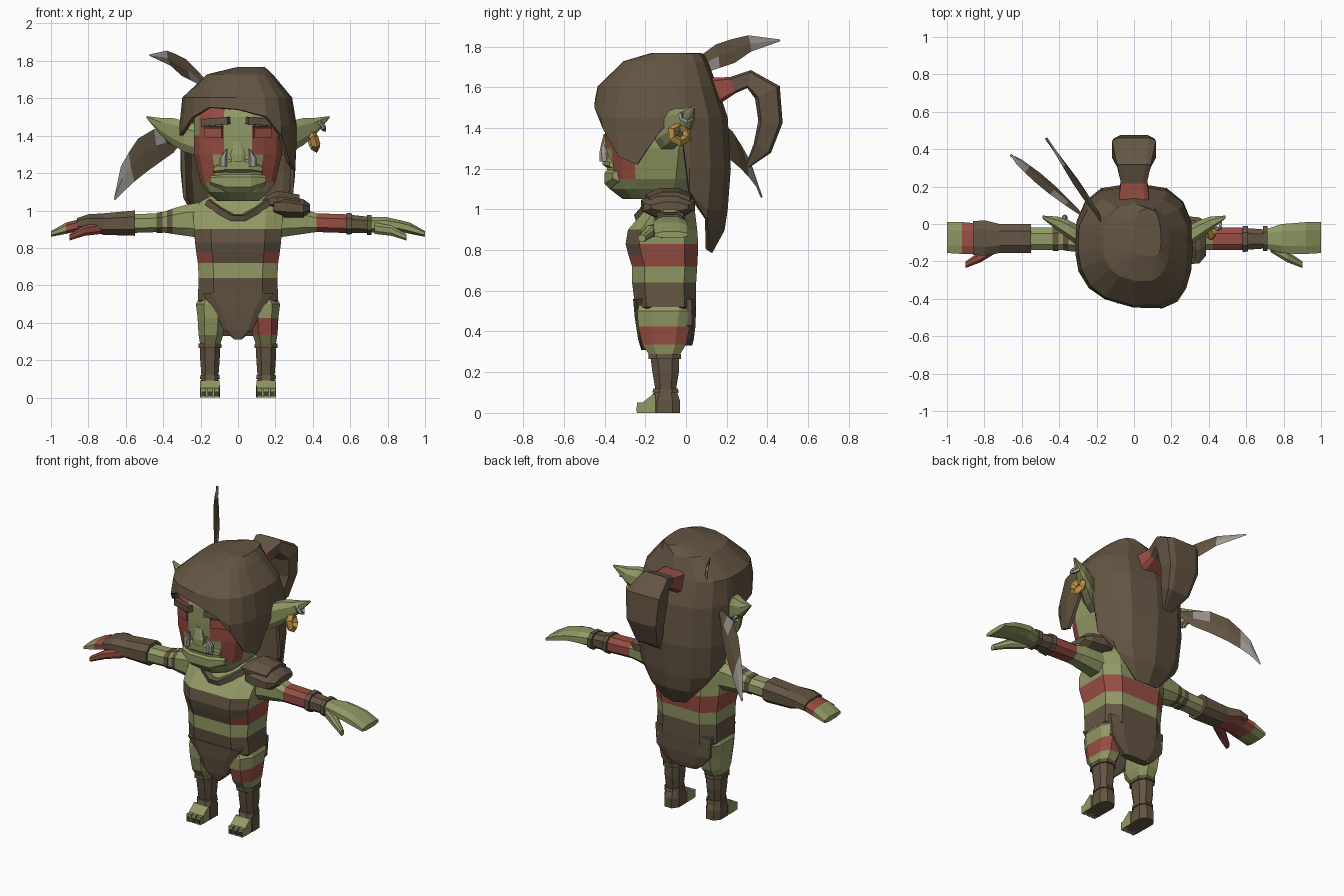
import bpy, bmesh, math
from mathutils import Vector

if "Cube" in bpy.data.objects:
    bpy.data.objects.remove(bpy.data.objects["Cube"])

COL = {"skin green": (.29, .32, .13), "brown hide": (.125, .09, .055), "dark brown": (.06, .043, .028),
       "war paint red": (.31, .075, .055), "bone grey": (.34, .315, .285), "gold": (.52, .29, .06)}
G, B, D, R, W, O = COL
MATS = {}
for n, c in COL.items():
    MATS[n] = bpy.data.materials.new(n)
    MATS[n].diffuse_color = (*c, 1)

def build(name, verts, faces, colour):
    """Mesh from verts and faces; colour is a material name or a rule of the face centre."""
    bm = bmesh.new()
    vs = [bm.verts.new(v) for v in verts]
    for f in faces:
        bm.faces.new([vs[i] for i in f])
    bmesh.ops.remove_doubles(bm, verts=bm.verts, dist=1e-4)
    bmesh.ops.recalc_face_normals(bm, faces=bm.faces)
    me = bpy.data.meshes.new(name)
    used = []
    for f in bm.faces:
        c = colour(f.calc_center_median()) if callable(colour) else colour
        if c not in used:
            used.append(c)
            me.materials.append(MATS[c])
        f.material_index = used.index(c)
    bm.to_mesh(me)
    bm.free()
    ob = bpy.data.objects.new(name, me)
    bpy.context.collection.objects.link(ob)
    return ob

def loft(name, rings, colour, caps=True):
    n = len(rings[0])
    faces = [(i*n+j, i*n+(j+1) % n, (i+1)*n+(j+1) % n, (i+1)*n+j)
             for i in range(len(rings)-1) for j in range(n)]
    if caps:
        faces += [tuple(range(n)), tuple(range((len(rings)-1)*n, len(rings)*n))]
    return build(name, [p for r in rings for p in r], faces, colour)

def ring(axis, pos, a0, a1, b0, b1, k=.5):
    """Chamfered rectangle across the x axis (a=y, b=z) or the z axis (a=x, b=y)."""
    out = []
    for u, v in ((1, -k), (1, k), (k, 1), (-k, 1), (-1, k), (-1, -k), (-k, -1), (k, -1)):
        a, b = (a0+a1)/2+u*(a1-a0)/2, (b0+b1)/2+v*(b1-b0)/2
        out.append((pos, a, b) if axis == "x" else (a, b, pos))
    return out

def zloft(name, rows, colour, k=.5):
    return loft(name, [ring("z", z, x0, x1, y0, y1, k) for z, x0, x1, y0, y1 in rows], colour)

def xloft(name, rows, colour, s=1, k=.5):
    return loft(name, [ring("x", s*x, *r, k) for x, *r in rows], colour)

def tube(name, path, r, colour):
    rings = []
    for i, p in enumerate(path):
        t = (Vector(path[min(i+1, len(path)-1)])-Vector(path[max(i-1, 0)])).normalized()
        u = t.cross(Vector((0, 1, .3))).normalized()
        v = t.cross(u)
        rings.append([Vector(p)+u*a*r+v*b*r for a, b in ((1, 1), (-1, 1), (-1, -1), (1, -1))])
    return loft(name, rings, colour)

def box(name, c, size, colour, rz=0, ry=0):
    ob = build(name, [(x*size[0]/2, y*size[1]/2, z*size[2]/2) for x in (-1, 1) for y in (-1, 1) for z in (-1, 1)],
               [(0, 1, 3, 2), (4, 5, 7, 6), (0, 1, 5, 4), (2, 3, 7, 6), (0, 2, 6, 4), (1, 3, 7, 5)], colour)
    ob.location, ob.rotation_euler = c, (0, ry, rz)
    return ob

# Torso: wrap, bare belly, chest band and shoulders
def torso_colour(c):
    if c.z < .64: return B
    if c.z < .72: return G
    if c.z < .83: return B if c.y < -.2 and (c.z > .775 or abs(c.x) < .1) else R
    return B if c.z < .9 and c.y < -.15 else G
zloft("torso", [(.45, -.13, .13, -.22, .03), (.52, -.215, .215, -.25, .05), (.64, -.21, .21, -.265, .05),
                (.72, -.215, .215, -.265, .055), (.775, -.223, .223, -.283, .058), (.83, -.23, .23, -.297, .06),
                (.9, -.235, .235, -.285, .055), (.98, -.24, .24, -.215, .045), (1.05, -.2, .2, -.17, .03),
                (1.1, -.1, .1, -.15, .0)], torso_colour, .62)
# Loincloth flaps, tapering downwards
zloft("front_loincloth", [(.56, -.19, .19, -.26, -.15), (.47, -.13, .13, -.252, -.15), (.36, -.075, .075, -.235, -.17),
                          (.31, -.02, .02, -.22, -.19)], B, .7)
zloft("back_loincloth", [(.56, -.2, .2, -.06, .05), (.43, -.19, .19, -.04, .047), (.36, -.13, .13, -.03, .038),
                         (.33, -.09, .09, -.02, .03)], B, .6)
tube("necklace", [(-.16, -.165, 1.045), (-.1, -.2, 1.0), (-.03, -.235, .96),
                  (.03, -.235, .96), (.1, -.2, 1.0), (.16, -.165, 1.045)], .017, B)

# Legs, shin wraps, feet and toes
for s, side in ((1, "left"), (-1, "right")):
    def leg(name, rows, colour):
        zloft(f"{side}_{name}", [(z, s*x-h, s*x+h, y0, y1) for z, x, h, y0, y1 in rows], colour)
    leg("thigh", [(.555, .115, .08, -.22, .02), (.5, .14, .085, -.24, .035), (.425, .143, .073, -.235, .02),
                  (.335, .145, .066, -.215, .0), (.27, .15, .05, -.17, -.04)],
        lambda c: R if s > 0 and .335 < c.z < .425 else G)
    leg("shin_wrap", [(.28, .15, .055, -.175, -.035), (.2, .15, .052, -.165, -.035), (.11, .15, .045, -.15, -.05)], B)
    leg("knee_cuff", [(.29, .15, .06, -.185, -.025), (.265, .15, .062, -.185, -.025)], B)
    leg("ankle_cuff", [(.12, .15, .051, -.16, -.04), (.1, .15, .053, -.165, -.035)], B)
    leg("heel", [(.105, .15, .045, -.155, -.045), (.06, .15, .053, -.18, -.03), (0, .15, .053, -.18, -.03)], B)
    xs = (s*.15-.052, s*.15+.052)
    loft(f"{side}_foot_top", [[(x, -.15, 0), (x, -.215, 0), (x, -.215, .05), (x, -.165, .09), (x, -.15, .09)] for x in xs],
         lambda c: B if c.z < .005 else G)
    for i in (-1, 0, 1):
        box(f"{side}_toe", (s*.15+i*.035, -.22, .025), (.029, .04, .05), G)
        box(f"{side}_toenail", (s*.15+i*.035, -.24, .02), (.02, .006, .024), D)

# Arms, gloves and hands
def left_colour(c):
    return G if c.x < .42 else R if c.x < .575 else B
arm = [(.17, -.17, 0, .85, 1.05), (.28, -.15, -.005, .865, 1.03), (.35, -.145, -.01, .875, 1.01), (.38, -.14, -.015, .88, 1),
       (.42, -.14, -.02, .885, .985), (.575, -.14, -.02, .88, .98), (.71, -.13, -.03, .88, .965)]
hand = [(.7, -.13, -.03, .88, .965), (.79, -.155, 0, .89, .965), (.86, -.16, .005, .89, .95),
        (.92, -.16, .01, .875, .935), (1, -.155, .01, .86, .89)]
thumb = [(.73, -.15, -.1, .875, .935), (.82, -.205, -.145, .865, .92), (.9, -.235, -.2, .84, .875)]
xloft("left_arm", arm, left_colour)
xloft("right_arm", arm[:6], lambda c: B if .35 < -c.x < .38 else G, -1)
xloft("right_arm_band", [(.405, -.144, -.016, .88, .993), (.435, -.143, -.017, .88, .988)], B, -1)
xloft("left_wrist_cuff", [(.69, -.145, -.01, .87, .975), (.715, -.145, -.01, .87, .975)], B)
xloft("left_elbow_cuff", [(.58, -.15, -.01, .872, .988), (.61, -.147, -.012, .874, .985)], B)
xloft("right_glove", [(.55, -.155, .0, .865, 1), (.72, -.155, .0, .87, .985), (.8, -.17, .02, .895, .98),
                      (.86, -.165, .015, .9, .96)], lambda c: R if c.x < -.73 and c.z < .92 else B, -1)
xloft("left_hand", hand, G)
xloft("right_hand", hand, lambda c: R if c.x > -.92 else G, -1)
xloft("left_thumb", thumb, G)
xloft("right_thumb", thumb, lambda c: R if c.x > -.89 else G, -1)

# Shoulder pad in overlapping plates
xloft("shoulder_pad_upper", [(.13, -.16, -.02, 1.02, 1.07), (.21, -.2, .03, 1.0, 1.105), (.33, -.18, .02, 1.0, 1.085)], B, 1, .4)
xloft("shoulder_pad_lower", [(.19, -.2, .03, .97, 1.07), (.25, -.22, .045, .955, 1.085), (.35, -.21, .035, .96, 1.06),
                             (.385, -.17, .01, .99, 1.035)], B, 1, .4)

# Head with painted cheeks
half = [(0, 1), (.32, 1), (.58, .88), (.88, .68), (1, .42), (.97, -.5), (.5, -1)]
outline = half + [(-x, y) for x, y in half[::-1] if x]
rows = [(1.05, .11, -.31, .0), (1.1, .165, -.375, .02), (1.15, .2, -.385, .05), (1.3, .235, -.395, .08),
        (1.4, .235, -.4, .08), (1.5, .235, -.4, .08), (1.58, .22, -.37, .06), (1.66, .15, -.28, .0)]
def face_colour(c):
    x = abs(c.x)
    if c.y > -.23 or x < .06 or c.z < 1.15: return G
    if c.z > 1.5: return R if -.195 < c.x < 0 else G
    if x > .195: return R if c.z < 1.4 else G
    return R if x > .13 or c.z > 1.3 else G
loft("head", [[(x*h, -.15+(y*(yf+.15) if y > 0 else -y*(yb+.15)), z) for x, y in outline] for z, h, yf, yb in rows], face_colour)
xloft("upper_lip", [(-.13, -.375, -.28, 1.2, 1.24), (-.06, -.41, -.3, 1.2, 1.28), (.06, -.41, -.3, 1.2, 1.28),
                    (.13, -.375, -.28, 1.2, 1.24)], G)
xloft("lower_lip", [(-.15, -.36, -.26, 1.14, 1.19), (-.07, -.4, -.3, 1.1, 1.205), (.07, -.4, -.3, 1.1, 1.205),
                    (.15, -.36, -.26, 1.14, 1.19)], G)
zloft("nose", [(1.26, -.035, .035, -.42, -.38), (1.3, -.04, .04, -.42, -.38), (1.37, -.02, .02, -.405, -.38)], G)
for s, side in ((1, "left"), (-1, "right")):
    box(f"{side}_eye", (s*.13, -.378, 1.415), (.1, .012, .055), R, s*.43)
    box(f"{side}_eyelid", (s*.13, -.378, 1.448), (.105, .02, .01), D, s*.43)
    box(f"{side}_brow", (s*.12, -.386, 1.475), (.155, .035, .038), B, s*.4, s*.08)
    zloft(f"{side}_tusk", [(1.235, s*.08-.022, s*.08+.022, -.425, -.375), (1.28, s*.08-.02, s*.08+.02, -.425, -.385),
                           (1.33, s*.06-.003, s*.06+.003, -.415, -.405)], W)
    # Ears: pointed, broad at the root
    xloft(f"{side}_ear", [(.21, -.16, -.04, 1.29, 1.46), (.29, -.125, -.01, 1.315, 1.48), (.35, -.08, .02, 1.35, 1.495),
                          (.41, -.035, .04, 1.4, 1.495), (.49, .03, .045, 1.495, 1.505)], G, s)

# Ear rings
for name, c, r, t, rot, m in (("gold_earring", (.405, -.03, 1.37), .04, .024, (0, 1.3, .2), O),
                              ("small_earring", (.445, .0, 1.455), .03, .012, (0, .9, .3), W),
                              ("right_earring", (-.375, .02, 1.385), .024, .011, (0, 1.2, -.3), W)):
    bpy.ops.mesh.primitive_torus_add(major_segments=6, minor_segments=4, major_radius=r, minor_radius=t, location=c, rotation=rot)
    bpy.context.object.name = name
    bpy.context.object.data.materials.append(MATS[m])

# Hair shell: columns round the head, each cut off at its own height
levels = [(1.758, .07, -.17, .08, .07), (1.72, .17, -.3, .1, .01), (1.6, .285, -.425, .145, -.005), (1.45, .305, -.455, .195, 0),
          (1.2, .305, -.43, .21, 0), (1.0, .285, -.4, .195, 0), (.9, .23, -.35, .18, 0), (.79, .13, -.25, .12, 0)]
cuts = [(0, 1.54), (24, 1.5), (42, 1.4), (58, 1.26), (74, 1.22), (88, 1.38), (98, 1.47), (106, 1.09), (128, .95),
        (152, .8), (180, .79), (208, .8), (232, .95), (254, 1.07), (262, 1.47), (276, 1.4), (292, 1.42), (314, 1.5), (336, 1.55)]
def hair_point(az, z):
    for a, b in zip(levels, levels[1:]):
        if b[0] <= z <= a[0]:
            t = (a[0]-z)/(a[0]-b[0])
            hx, yf, yb, xc = (p+(q-p)*t for p, q in zip(a[1:], b[1:]))
            break
    sx, sy = (math.copysign(abs(f)**.76, f) for f in (math.sin(az), -math.cos(az)))
    lean = 1+.12*sx if sy < 0 else 1   # fringe is fuller on the left
    return (xc+sx*hx, -.1+sy*((-.1-yf)*lean if sy < 0 else (yb+.1)), z)
n = len(cuts)
verts = [hair_point(math.radians(a), max(lv[0], cut)) for lv in levels for a, cut in cuts]
faces = [(i*n+j, i*n+(j+1) % n, (i+1)*n+(j+1) % n, (i+1)*n+j) for i in range(len(levels)-1) for j in range(n)]
hair = build("hair", verts, faces + [tuple(range(n))], B)
mod = hair.modifiers.new("thickness", "SOLIDIFY")
mod.thickness, mod.offset = .02, 0

# Ponytail: red tie, then a drooping tail
tail = [(.12, 1.575, .075, .085), (.23, 1.61, .042, .07), (.31, 1.64, .045, .09), (.4, 1.575, .068, .118),
        (.415, 1.43, .06, .105), (.375, 1.3, .048, .078), (.3, 1.21, .01, .03)]
rings = []
for i, (y, z, h, w) in enumerate(tail):
    a, b = tail[max(i-1, 0)], tail[min(i+1, len(tail)-1)]
    t = Vector((0, b[0]-a[0], b[1]-a[1])).normalized()
    nrm = Vector((0, -t.z, t.y))
    rings.append([Vector((u*w, y, z))+nrm*v*h for u, v in ((1, -.75), (1, .75), (.7, 1), (-.7, 1), (-1, .75), (-1, -.75), (-.7, -1), (.7, -1))])
loft("ponytail", rings, lambda c: R if c.y < .22 else B)

# Feathers: thin leaning blades with pale ends
def feather(name, root, tip, stations, colour, lean):
    d = Vector((tip[0]-root[0], tip[1]-root[1], 0))
    side = Vector((-d.y, d.x, 0)).normalized()
    rings = []
    for t, lo, hi in stations:
        p = Vector((*root, 0))+d*t
        mid = (lo+hi)/2
        sh = side*lean*(hi-lo)
        rings.append([p-sh+Vector((0, 0, lo)), p+side*.007+Vector((0, 0, mid)),
                      p+sh+Vector((0, 0, hi)), p-side*.007+Vector((0, 0, mid))])
    loft(name, rings, colour)
feather("upper_feather", (-.16, .0), (-.47, .46), [(0, 1.64, 1.69), (.14, 1.665, 1.745), (.34, 1.695, 1.81), (.5, 1.72, 1.835),
        (.68, 1.775, 1.855), (1, 1.825, 1.835)],
        lambda c: W if c.x < -.38 or -.27 < c.x < -.21 and c.z < 1.74 else B, .15)
feather("lower_feather", (-.28, .05), (-.66, .37), [(0, 1.4, 1.43), (.2, 1.31, 1.43), (.4, 1.26, 1.435), (.62, 1.2, 1.385),
        (.76, 1.155, 1.31), (.88, 1.11, 1.235), (1, 1.055, 1.07)],
        lambda c: W if c.x < -.57 or -.45 < c.x < -.37 and c.z > 1.36 else B, .15)

for m in bpy.data.materials:
    if m.users and not m.is_grease_pencil:
        m.use_nodes = True
        m.node_tree.nodes["Principled BSDF"].inputs["Base Color"].default_value = m.diffuse_color
